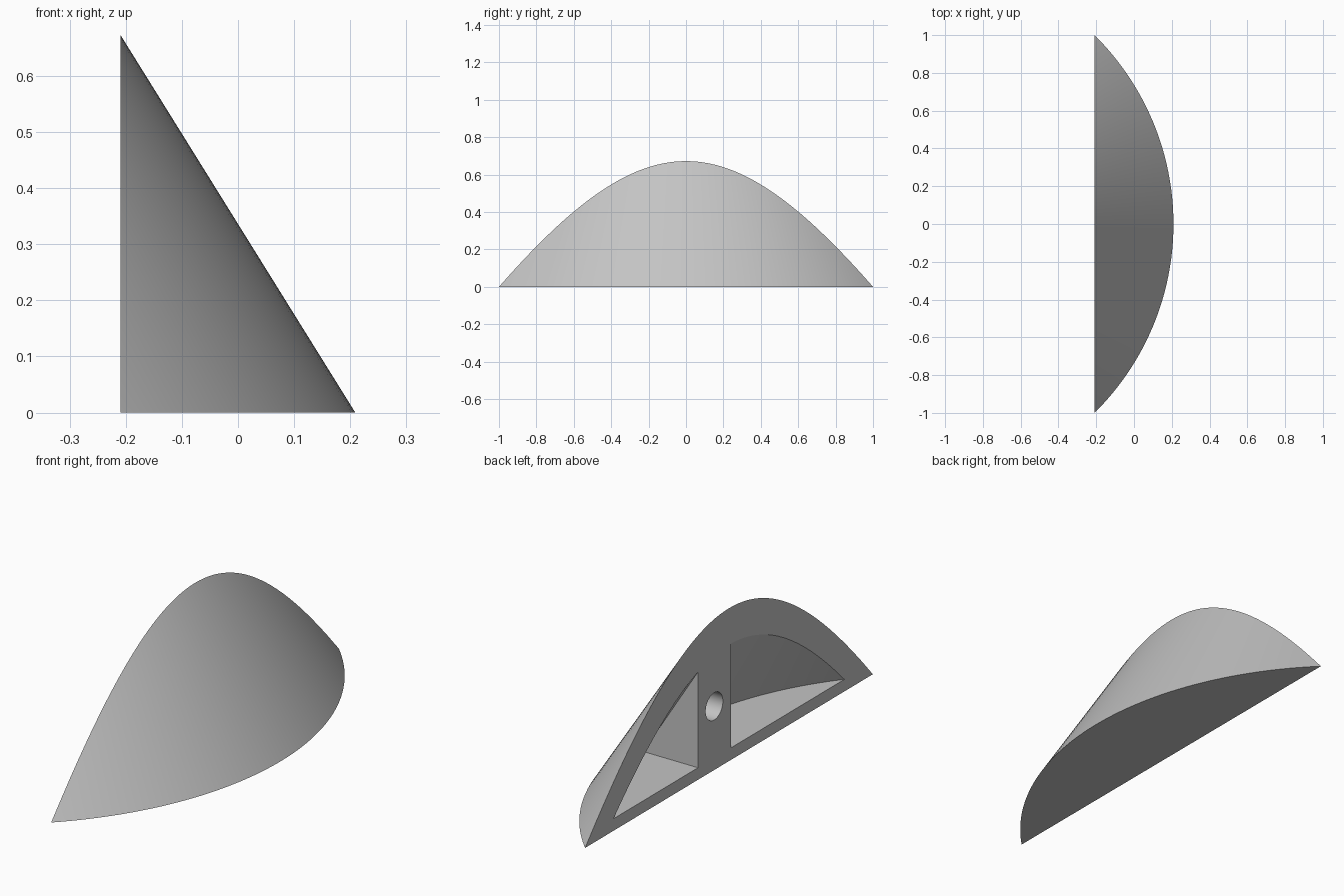
import bpy, bmesh, math
from mathutils import Matrix, Vector

cube = bpy.data.objects.get("Cube")
if cube:
    bpy.data.objects.remove(cube)

RADIUS, SLOPE = 1.405, 1.608      # cone base radius, rise per unit of radius
AXIS_X, FLAT_X = -1.196, -0.209   # cone axis and the flat side
WALL, FLOOR = 0.10, 0.053
RIB = (-0.014, 0.215)             # rib between the pockets, along y
HOLE_Y, HOLE_Z, HOLE_R, HOLE_DEPTH = 0.102, 0.28, 0.06, 0.15

grey = bpy.data.materials.new("plain grey")
grey.use_nodes = True
colour = (0.55, 0.55, 0.55, 1)
grey.diffuse_color = colour
grey.node_tree.nodes["Principled BSDF"].inputs["Base Color"].default_value = colour


def add_object(name, bm):
    bmesh.ops.recalc_face_normals(bm, faces=bm.faces)
    mesh = bpy.data.meshes.new(name)
    bm.to_mesh(mesh)
    bm.free()
    mesh.materials.append(grey)
    obj = bpy.data.objects.new(name, mesh)
    bpy.context.collection.objects.link(obj)
    return obj


def slice_off(bm, point, normal):
    """Cut away everything on the normal's side and cap the cut."""
    geom = bm.verts[:] + bm.edges[:] + bm.faces[:]
    cut = bmesh.ops.bisect_plane(bm, geom=geom, plane_co=point, plane_no=normal,
                                 clear_outer=True)["geom_cut"]
    edges = [e for e in cut if isinstance(e, bmesh.types.BMEdge)]
    bmesh.ops.contextual_create(bm, geom=edges)


def cone_slice(radius, base_z, flat_x):
    """Cone standing on base_z, keeping only the part beyond flat_x."""
    bm = bmesh.new()
    height = radius * SLOPE
    bmesh.ops.create_cone(bm, cap_ends=True, segments=192, radius1=radius, radius2=0,
                          depth=height,
                          matrix=Matrix.Translation((AXIS_X, 0, base_z + height / 2)))
    bmesh.ops.remove_doubles(bm, verts=bm.verts, dist=1e-5)
    slice_off(bm, Vector((flat_x, 0, 0)), Vector((-1, 0, 0)))
    return bm


def carve(body, cutter):
    cutter.hide_render = True
    mod = body.modifiers.new(cutter.name, 'BOOLEAN')
    mod.operation, mod.solver, mod.object = 'DIFFERENCE', 'EXACT', cutter
    bpy.context.view_layer.objects.active = body
    bpy.ops.object.modifier_apply(modifier=mod.name)
    bpy.data.objects.remove(cutter)


# Curved wedge body
body = add_object("curved_wedge", cone_slice(RADIUS, 0, FLAT_X))

# Two pockets that follow the curved wall, one on each side of the rib
for name, y, side in (("front_pocket", RIB[0], 1), ("back_pocket", RIB[1], -1)):
    bm = cone_slice(RADIUS - WALL - FLOOR / SLOPE, FLOOR, FLAT_X - 0.1)
    slice_off(bm, Vector((0, y, 0)), Vector((0, side, 0)))
    carve(body, add_object(name, bm))

# Round blind hole in the rib
bm = bmesh.new()
turn = Matrix.Translation((FLAT_X, HOLE_Y, HOLE_Z)) @ Matrix.Rotation(math.pi / 2, 4, 'Y')
bmesh.ops.create_cone(bm, cap_ends=True, segments=48, radius1=HOLE_R, radius2=HOLE_R,
                      depth=HOLE_DEPTH * 2, matrix=turn)
carve(body, add_object("rib_hole", bm))

# Smooth the curved faces, keep the rims sharp
bpy.ops.object.select_all(action='DESELECT')
body.select_set(True)
bpy.context.view_layer.objects.active = body
bpy.ops.object.shade_smooth_by_angle(angle=math.radians(30))
